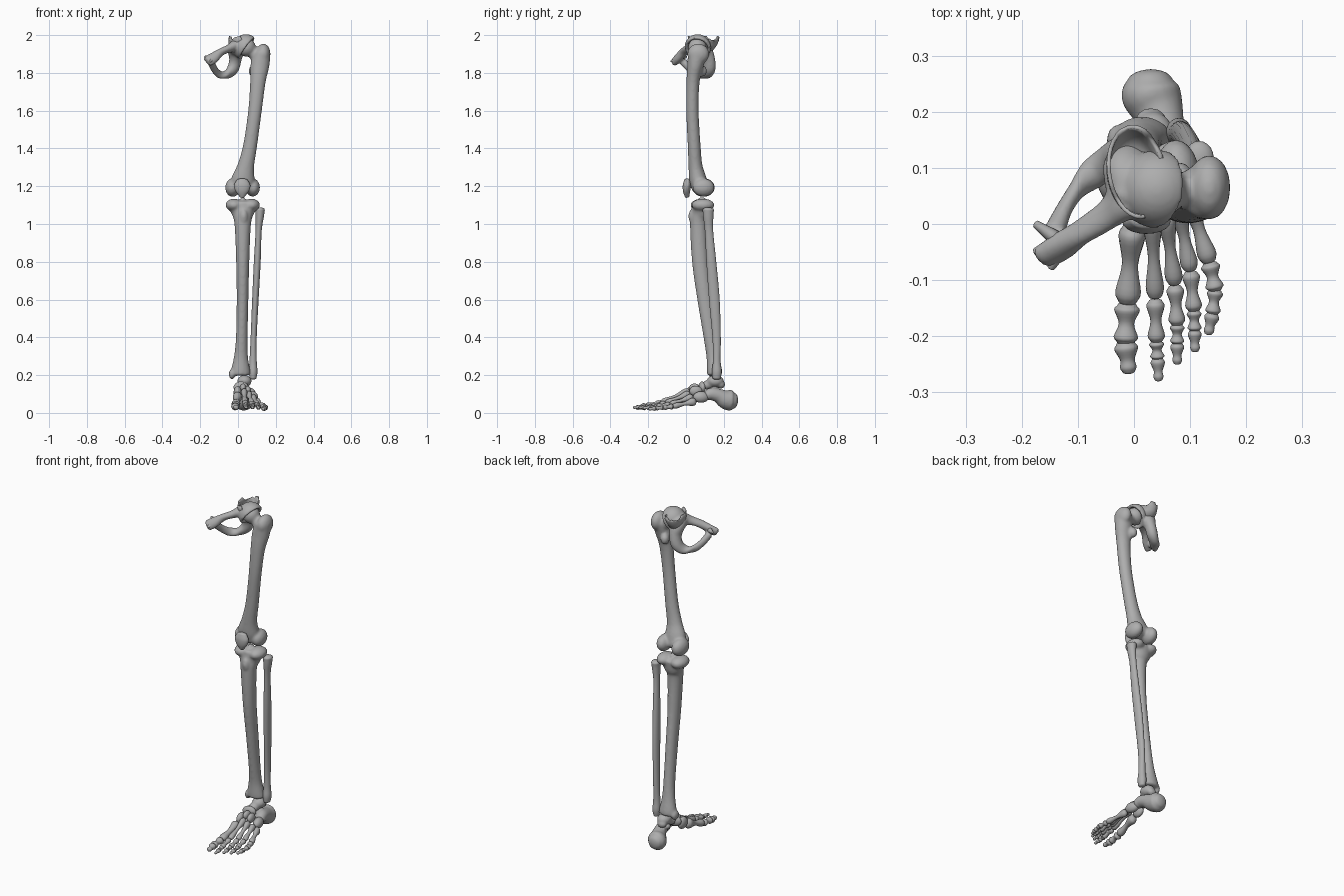
import bpy, bmesh, math, random
from mathutils import Vector, Matrix

random.seed(4)
BONE = bpy.data.materials.new("bone_grey")
BONE.diffuse_color = (0.42, 0.42, 0.42, 1)


def spline(p, sub):
    """Catmull-Rom samples through stations of any width."""
    out = []
    for i in range(len(p) - 1):
        a, b, c, d = p[max(i - 1, 0)], p[i], p[i + 1], p[min(i + 2, len(p) - 1)]
        for k in range(sub):
            t = k / sub
            out.append([0.5 * (2 * q + (r - o) * t + (2 * o - 5 * q + 4 * r - s) * t * t
                               + (3 * q - o - 3 * r + s) * t ** 3)
                        for o, q, r, s in zip(a, b, c, d)])
    return out + [list(p[-1])]


def tube(bm, stations, side=(1, 0, 0), sides=20, sub=6, cap=0.5):
    """Elliptic loft; a station is x, y, z, half width along side, other half width."""
    st = spline(stations, sub)
    pts = [Vector(s[:3]) for s in st]
    rows = []
    for i, s in enumerate(st):
        t = (pts[min(i + 1, len(pts) - 1)] - pts[max(i - 1, 0)]).normalized()
        rows.append((pts[i], t, s[3], s[4]))

    def dome(row, sign):
        c, t, a, b = row
        return [(c + t * sign * cap * min(a, b) * math.sin(g), t, a * math.cos(g), b * math.cos(g))
                for g in (0.5, 1.0, 1.4)]
    rows = dome(rows[0], -1)[::-1] + rows + dome(rows[-1], 1)
    rings = []
    for c, t, a, b in rows:
        u = Vector(side)
        u = (u - t * u.dot(t)).normalized()
        v = t.cross(u)
        rings.append([bm.verts.new(c + u * a * math.cos(k * math.tau / sides)
                                   + v * b * math.sin(k * math.tau / sides)) for k in range(sides)])
    for lo, hi in zip(rings, rings[1:]):
        for k in range(sides):
            n = (k + 1) % sides
            bm.faces.new((lo[k], lo[n], hi[n], hi[k]))
    bm.faces.new(rings[0][::-1])
    bm.faces.new(rings[-1])


def ball(bm, c, r, turn=0):
    m = Matrix.Translation(c) @ Matrix.Rotation(math.radians(turn), 4, 'Z') @ Matrix.Diagonal((*r, 1))
    bmesh.ops.create_uvsphere(bm, u_segments=24, v_segments=16, radius=1, matrix=m)


def finish(name, bm, voxel=0, smooth=5):
    bmesh.ops.recalc_face_normals(bm, faces=bm.faces)
    for f in bm.faces:
        f.smooth = True
    me = bpy.data.meshes.new(name)
    bm.to_mesh(me)
    bm.free()
    me.materials.append(BONE)
    ob = bpy.data.objects.new(name, me)
    bpy.context.collection.objects.link(ob)
    if voxel:  # fuse overlapping masses into one organic surface
        r = ob.modifiers.new("fuse", 'REMESH')
        r.mode, r.voxel_size, r.use_smooth_shade = 'VOXEL', voxel, True
        s = ob.modifiers.new("soften", 'SMOOTH')
        s.factor, s.iterations = 0.5, smooth
    return ob


# thigh bone: shaft, head, neck, trochanters and condyles
bm = bmesh.new()
tube(bm, [(.022, .075, 1.19, .07, .045), (.028, .062, 1.24, .062, .046), (.042, .05, 1.31, .044, .037),
          (.065, .043, 1.42, .037, .034), (.09, .034, 1.6, .036, .033), (.105, .037, 1.75, .041, .035),
          (.116, .05, 1.84, .05, .043), (.127, .06, 1.9, .045, .052)])
ball(bm, (.045, .06, 1.935), (.049, .049, .049))
tube(bm, [(.05, .06, 1.93, .034, .034), (.08, .06, 1.91, .032, .034), (.12, .06, 1.87, .04, .042)], (0, 1, 0))
ball(bm, (.134, .065, 1.9), (.038, .058, .055))
ball(bm, (.08, .085, 1.81), (.024, .026, .03))
ball(bm, (-.028, .093, 1.193), (.039, .06, .05), -6)
ball(bm, (.078, .093, 1.193), (.038, .058, .048), 6)
finish("thigh_bone", bm, .007)

# kneecap
bm = bmesh.new()
tube(bm, [(.022, .006, 1.145, .014, .012), (.022, .003, 1.175, .036, .019),
          (.022, .005, 1.205, .043, .022), (.022, .008, 1.232, .03, .017)])
finish("kneecap", bm)

# shin bone: plateau, tuberosity, shaft and inner ankle
bm = bmesh.new()
tube(bm, [(.025, .085, 1.11, .084, .05), (.025, .078, 1.06, .062, .05), (.025, .066, 1.0, .044, .045),
          (.025, .075, .8, .035, .043), (.024, .1, .6, .031, .04), (.02, .128, .4, .031, .035),
          (.016, .142, .3, .037, .034), (.014, .15, .23, .05, .04), (.014, .152, .205, .053, .04)], cap=.2)
ball(bm, (-.021, .085, 1.1), (.045, .062, .034))
ball(bm, (.071, .09, 1.1), (.045, .06, .034))
ball(bm, (.025, .085, 1.125), (.014, .025, .018))
ball(bm, (.03, .033, 1.04), (.022, .02, .04))
ball(bm, (-.032, .148, .205), (.017, .028, .028))
finish("shin_bone", bm, .007)

# slender outer leg bone
bm = bmesh.new()
tube(bm, [(.116, .118, 1.075, .026, .03), (.115, .118, 1.04, .022, .027), (.109, .122, .96, .016, .022),
          (.102, .134, .8, .018, .026), (.092, .15, .6, .017, .028), (.083, .162, .4, .016, .022),
          (.08, .163, .28, .019, .02), (.08, .163, .22, .023, .026), (.08, .162, .185, .018, .022)])
finish("outer_leg_bone", bm)

# hip ring: pubic ramus, socket wall, sit bone and lower ramus
bm = bmesh.new()
tube(bm, [(-.158, -.058, 1.862, .02, .03), (-.13, -.04, 1.88, .022, .03), (-.09, -.012, 1.91, .024, .02),
          (-.045, .018, 1.93, .028, .022), (-.015, .05, 1.94, .04, .035), (-.012, .095, 1.92, .04, .045),
          (-.014, .12, 1.87, .035, .032), (-.028, .122, 1.82, .034, .03), (-.06, .1, 1.792, .03, .022),
          (-.098, .065, 1.792, .024, .016), (-.125, .025, 1.82, .021, .015),
          (-.142, -.015, 1.858, .02, .02)], (.5, .85, .1), sub=8)
# socket cup around the thigh head, open to the outside
cup = bmesh.new()
bmesh.ops.create_uvsphere(cup, u_segments=28, v_segments=18, radius=1)
axis = Vector((.8, -.15, -.58)).normalized()
rot = axis.to_track_quat('Z', 'Y').to_matrix()
centre = Vector((.042, .062, 1.935))
prof = [(.07 if i < 14 else .054, a) for i, a in
        enumerate([math.pi - k * .13 for k in range(14)] + [math.pi - (13 - k) * .13 for k in range(14)])]
cup.free()
rings = []
for r, a in prof:
    rings.append([bm.verts.new(centre + rot @ Vector((
        r * max(math.sin(a), .01) * math.cos(k * math.tau / 28),
        r * max(math.sin(a), .01) * math.sin(k * math.tau / 28), r * math.cos(a)))) for k in range(28)])
for lo, hi in zip(rings, rings[1:]):
    for k in range(28):
        n = (k + 1) % 28
        bm.faces.new((lo[k], lo[n], hi[n], hi[k]))
bm.faces.new(rings[0])
bm.faces.new(rings[-1][::-1])
finish("hip_ring", bm, .006, 3)

# broken upper hip blade: thin hollow stump with a jagged rim
bm = bmesh.new()
rings, N = [], 32
for j, (cx, cy, z, a, b) in enumerate([(.0, .085, 1.925, .038, .055), (.0, .09, 1.95, .042, .068),
                                       (.003, .092, 1.97, .045, .074), (.005, .093, 1.982, .046, .077)]):
    ring = []
    for k in range(N):
        g = k * math.tau / N
        dz = random.uniform(-.012, .016) if j == 3 else 0
        x, y = a * math.cos(g), b * math.sin(g)
        ring.append(bm.verts.new((cx + x - .1 * y, cy + y, z + dz)))
    rings.append(ring)
for lo, hi in zip(rings, rings[1:]):
    for k in range(N):
        bm.faces.new((lo[k], lo[(k + 1) % N], hi[(k + 1) % N], hi[k]))
bm.faces.new(rings[0][::-1])
ob = finish("broken_hip_blade", bm)
s = ob.modifiers.new("wall", 'SOLIDIFY')
s.thickness, s.offset = .007, -1

# splintered tips on the pubic end
bm = bmesh.new()
for tip, base in [((-.176, -.05, 1.872), (-.15, -.04, 1.87)), ((-.175, .0, 1.885), (-.14, -.025, 1.88)),
                  ((-.148, -.078, 1.862), (-.13, -.045, 1.87))]:
    tube(bm, [(*base, .018, .014), (*tip, .006, .007)], (0, 0, 1), sides=8, sub=3)
finish("pubic_splinters", bm)

# heel bone
bm = bmesh.new()
tube(bm, [(.028, .255, .064, .042, .042), (.03, .235, .066, .054, .055), (.042, .205, .073, .047, .05),
          (.055, .17, .092, .036, .037), (.062, .135, .1, .034, .034), (.07, .11, .092, .028, .026)])
ball(bm, (.03, .15, .125), (.028, .025, .02))
finish("heel_bone", bm, .006)

# ankle bone
bm = bmesh.new()
ball(bm, (.034, .155, .168), (.038, .045, .032))
ball(bm, (.03, .185, .15), (.028, .022, .022))
tube(bm, [(.03, .14, .158, .028, .026), (.02, .105, .145, .028, .025)])
finish("ankle_bone", bm, .006)

# midfoot bones
for name, c, r, turn in [("boat_bone", (.016, .085, .135), (.04, .019, .031), 10),
                         ("inner_wedge", (-.002, .035, .108), (.021, .038, .034), 0),
                         ("middle_wedge", (.027, .045, .13), (.017, .03, .025), 0),
                         ("outer_wedge", (.051, .052, .116), (.018, .034, .027), 5),
                         ("cube_bone", (.079, .08, .084), (.026, .043, .03), 12)]:
    bm = bmesh.new()
    ball(bm, c, r, turn)
    finish(name, bm)

# long foot bones and toe bones, each pinched in the middle
RAYS = [(.024, [(-.002, .0, .09), (-.012, -.143, .043), (-.015, -.212, .034), (-.009, -.266, .028)]),
        (.017, [(.032, .02, .118), (.038, -.135, .055), (.04, -.21, .038), (.042, -.24, .032), (.044, -.28, .028)]),
        (.0165, [(.056, .022, .104), (.073, -.11, .052), (.077, -.18, .038), (.077, -.213, .032), (.077, -.25, .027)]),
        (.0165, [(.078, .037, .085), (.101, -.085, .046), (.107, -.155, .034), (.108, -.19, .029), (.109, -.228, .025)]),
        (.018, [(.096, .052, .062), (.135, -.07, .034), (.145, -.118, .028), (.14, -.16, .024), (.132, -.197, .02)])]
for n, (r, joints) in enumerate(RAYS, 1):
    joints = [Vector(j) for j in joints]
    for k, (a, b) in enumerate(zip(joints, joints[1:])):
        last = k == len(joints) - 2
        w = r * (1, .95, .8, .75)[k] * (1.1 if n == 1 and last else 1)
        prof = [(.05, .8), (.16, 1), (.5, .6), (.84, .95), (.95, .75)]
        if last:
            prof = [(.06, .85), (.2, 1), (.55, .62), (.8, .7), (.93, .55)]
        bm = bmesh.new()
        tube(bm, [(*a.lerp(b, t), w * q, w * q * (1.2 if k == 0 and t < .3 else .92)) for t, q in prof],
             sides=14, sub=4)
        finish(("foot_ray_%d" % n) if k == 0 else "toe_%d_segment_%d" % (n, k), bm)
